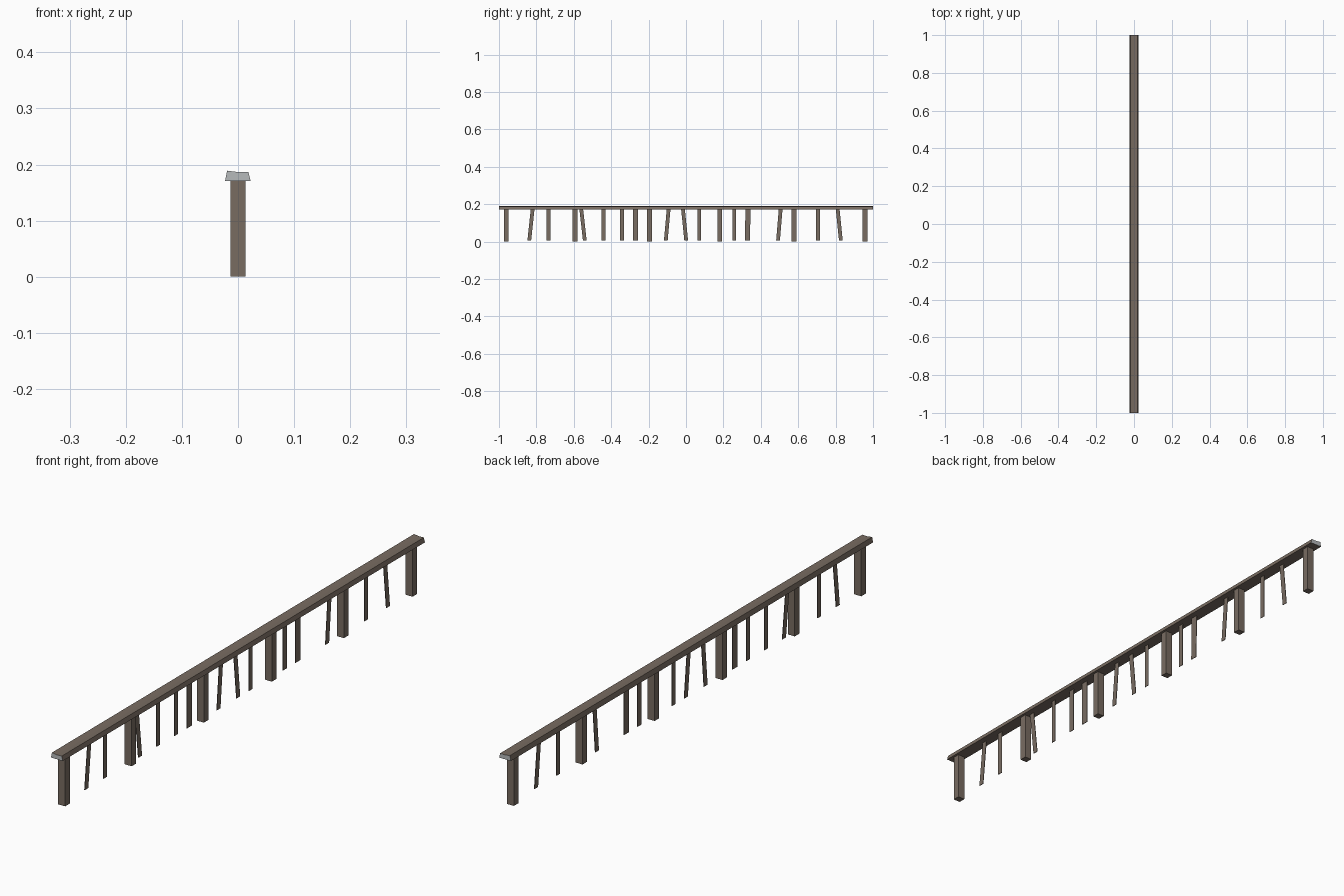
import bpy, bmesh

if "Cube" in bpy.data.objects:
    bpy.data.objects.remove(bpy.data.objects["Cube"])


def material(name, rgb):
    m = bpy.data.materials.new(name)
    m.diffuse_color = (*rgb, 1)
    m.use_nodes = True
    m.node_tree.nodes["Principled BSDF"].inputs["Base Color"].default_value = m.diffuse_color
    return m


wood = material("weathered_brown", (0.190, 0.150, 0.121))
cut_end = material("pale_grey", (0.47, 0.49, 0.50))


def prism(name, bottom, top, mats):
    """Join two matching loops of points into a closed solid."""
    bm = bmesh.new()
    a = [bm.verts.new(p) for p in bottom]
    b = [bm.verts.new(p) for p in top]
    bm.faces.new(a)
    bm.faces.new(b)
    for i in range(len(a)):
        j = (i + 1) % len(a)
        bm.faces.new((a[i], a[j], b[j], b[i]))
    bmesh.ops.recalc_face_normals(bm, faces=bm.faces)
    # end grain of the rail is the second colour
    if len(mats) > 1:
        for f in bm.faces:
            f.material_index = int(abs(f.normal.y) > 0.9)
    me = bpy.data.meshes.new(name)
    bm.to_mesh(me)
    bm.free()
    for m in mats:
        me.materials.append(m)
    ob = bpy.data.objects.new(name, me)
    bpy.context.collection.objects.link(ob)
    return ob


def upright(name, y_top, y_bottom, width, depth, z0, z1):
    def loop(y, z):
        return [(sx * depth / 2, y + sy * width / 2, z)
                for sx, sy in ((-1, -1), (1, -1), (1, 1), (-1, 1))]
    return prism(name, loop(y_bottom, z0), loop(y_top, z1), [wood])


# Top rail: bevelled, slightly worn profile with pale end grain
profile = [(-0.023, 0.171), (0.0225, 0.171), (0.0185, 0.187),
           (0.0, 0.1865), (-0.0195, 0.189)]
prism("top_rail", [(x, -1, z) for x, z in profile],
      [(x, 1, z) for x, z in profile], [wood, cut_end])

# Thick square posts
for i, y in enumerate((-0.961, -0.594, -0.195, 0.18, 0.578, 0.957)):
    upright(f"post_{i + 1}", y, y, 0.0255, 0.027, 0.0, 0.172)

# Thin slats, some leaning: top y, bottom y, width
slats = [(-0.820, -0.838, 0.020), (-0.735, -0.735, 0.020),
         (-0.560, -0.541, 0.020), (-0.441, -0.441, 0.019),
         (-0.342, -0.342, 0.020), (-0.270, -0.270, 0.027),
         (-0.093, -0.108, 0.020), (-0.016, 0.001, 0.020),
         (0.070, 0.070, 0.019), (0.258, 0.258, 0.020),
         (0.331, 0.329, 0.027), (0.506, 0.492, 0.020),
         (0.706, 0.706, 0.020), (0.811, 0.828, 0.020)]
for i, (yt, yb, w) in enumerate(slats):
    upright(f"slat_{i + 1}", yt, yb, w, 0.002, 0.005, 0.173)
